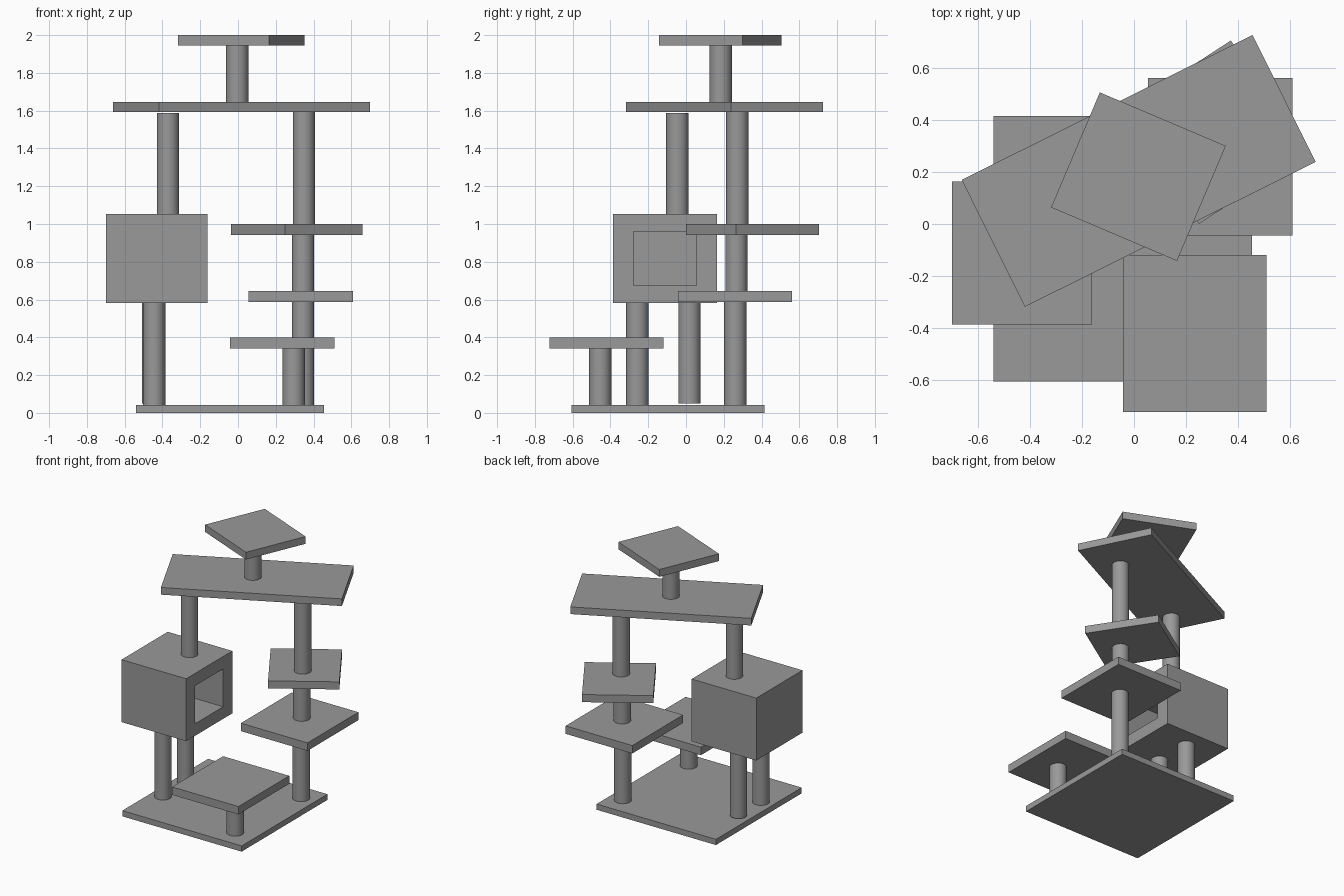
import bpy, bmesh
from math import radians

if "Cube" in bpy.data.objects:
    bpy.data.objects.remove(bpy.data.objects["Cube"])

# Dark grey finish for all parts
grey = bpy.data.materials.new("dark_grey")
grey.diffuse_color = (0.32, 0.32, 0.32, 1)
grey.use_nodes = True
grey.node_tree.nodes["Principled BSDF"].inputs["Base Color"].default_value = grey.diffuse_color


def add_object(name, bm):
    mesh = bpy.data.meshes.new(name)
    bm.to_mesh(mesh)
    bm.free()
    mesh.materials.append(grey)
    obj = bpy.data.objects.new(name, mesh)
    bpy.context.collection.objects.link(obj)
    return obj


def slab(name, x, y, z0, z1, sx, sy, angle=0):
    bm = bmesh.new()
    bmesh.ops.create_cube(bm, size=1)
    bmesh.ops.scale(bm, vec=(sx, sy, z1 - z0), verts=bm.verts)
    obj = add_object(name, bm)
    obj.location = (x, y, (z0 + z1) / 2)
    obj.rotation_euler.z = radians(angle)
    return obj


def post(name, x, y, z0, z1, r=0.059):
    bm = bmesh.new()
    bmesh.ops.create_cone(bm, cap_ends=True, segments=32, radius1=r, radius2=r, depth=z1 - z0)
    for f in bm.faces:
        f.smooth = len(f.verts) == 4
    for e in bm.edges:
        e.smooth = all(f.smooth for f in e.link_faces)
    obj = add_object(name, bm)
    obj.location = (x, y, (z0 + z1) / 2)
    return obj


# Platforms: x, y, bottom, top, width, depth, turn
slab("base", -0.043, -0.095, 0, 0.043, 0.994, 1.02)
slab("low_step", 0.234, -0.421, 0.34, 0.4, 0.552, 0.605)
slab("middle_step", 0.332, 0.259, 0.586, 0.646, 0.555, 0.605)
slab("upper_step", 0.311, 0.353, 0.943, 1.0, 0.487, 0.524, 33)
slab("long_shelf", 0.018, 0.204, 1.592, 1.646, 1.249, 0.545, 26.5)
slab("top_perch", 0.017, 0.182, 1.945, 2.0, 0.526, 0.48, -23)

# Posts
post("low_step_post", 0.295, -0.454, 0.043, 0.34)
post("right_post_lower", 0.344, 0.261, 0.043, 0.587)
post("right_post_middle", 0.344, 0.267, 0.646, 0.944)
post("right_post_upper", 0.349, 0.272, 1.0, 1.593)
post("house_leg_front", -0.444, -0.258, 0.043, 0.585)
post("house_leg_back", -0.45, 0.018, 0.05, 0.585)
post("left_post_upper", -0.371, -0.046, 1.054, 1.588)
post("top_perch_post", -0.004, 0.184, 1.646, 1.946)

# House: box with a rectangular recess on the right side
bm = bmesh.new()
bmesh.ops.create_cube(bm, size=1)
bmesh.ops.scale(bm, vec=(0.538, 0.549, 0.47), verts=bm.verts)
side = next(f for f in bm.faces if f.normal.x > 0.9)
bmesh.ops.inset_region(bm, faces=[side], thickness=0.1)
# Fit the inset to the doorway, then push it inwards
for v in side.verts:
    v.co.y = 0.166 if v.co.y > 0 else -0.168
    v.co.z = 0.141 if v.co.z > 0 else -0.144
ext = bmesh.ops.extrude_discrete_faces(bm, faces=[side])
back = ext["faces"][0]
bmesh.ops.translate(bm, vec=(-0.44, 0, 0), verts=back.verts)
bmesh.ops.recalc_face_normals(bm, faces=bm.faces)
house = add_object("house", bm)
house.location = (-0.431, -0.111, 0.818)
